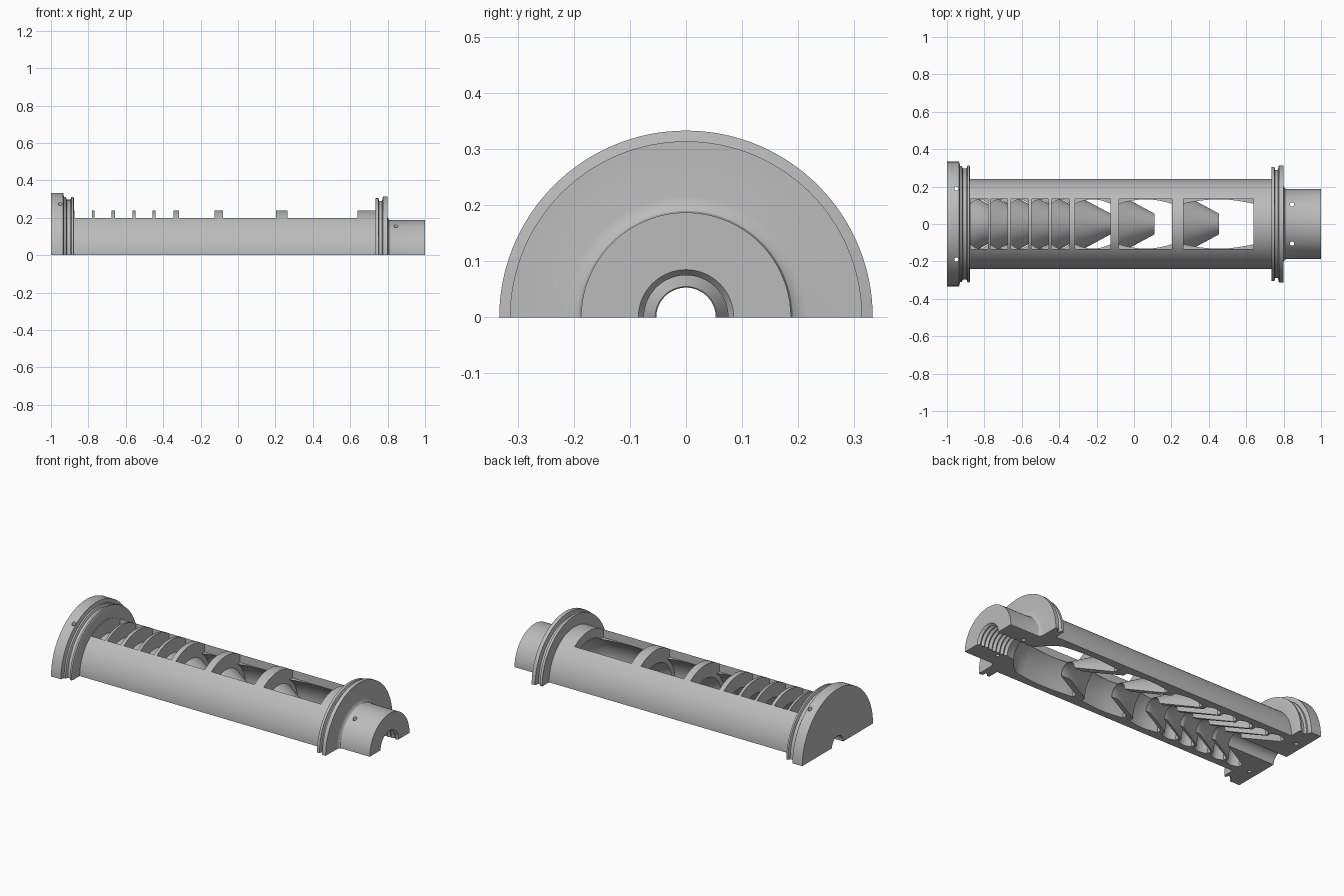
import bpy, bmesh, math
from mathutils import Matrix

if "Cube" in bpy.data.objects:
    bpy.data.objects.remove(bpy.data.objects["Cube"], do_unlink=True)

grey = bpy.data.materials.new("plain grey")
grey.use_nodes = True
grey.diffuse_color = (0.5, 0.5, 0.5, 1)
grey.node_tree.nodes["Principled BSDF"].inputs["Base Color"].default_value = (0.5, 0.5, 0.5, 1)


def add_object(name, bm):
    bmesh.ops.recalc_face_normals(bm, faces=bm.faces)
    mesh = bpy.data.meshes.new(name)
    bm.to_mesh(mesh)
    bm.free()
    mesh.materials.append(grey)
    obj = bpy.data.objects.new(name, mesh)
    bpy.context.collection.objects.link(obj)
    return obj


def activate(obj):
    bpy.ops.object.select_all(action='DESELECT')
    obj.select_set(True)
    bpy.context.view_layer.objects.active = obj


def half_turn(name, profile, steps=64):
    """Sweep a closed (x, radius) outline half way round the x axis and cap it."""
    bm = bmesh.new()
    rings = []
    for i in range(steps + 1):
        a = math.pi * i / steps
        rings.append([bm.verts.new((x, r * math.cos(a), r * math.sin(a))) for x, r in profile])
    n = len(profile)
    for one, two in zip(rings, rings[1:]):
        for j in range(n):
            k = (j + 1) % n
            bm.faces.new((one[j], one[k], two[k], two[j]))
    bm.faces.new(rings[0])
    bm.faces.new(rings[-1])
    return add_object(name, bm)


BORE = 0.053
WALL = 0.185
RIBS = [(-0.78, -0.767), (-0.677, -0.658), (-0.563, -0.548), (-0.457, -0.44),
        (-0.345, -0.315), (-0.125, -0.08), (0.203, 0.265)]
starts = [-0.873] + [b for a, b in RIBS]
ends = [a for a, b in RIBS] + [0.64]
windows = list(zip(starts, ends))

# Outer outline: end cap, grooved collar, tube, second collar, filleted neck
outer = [(-1, 0.333), (-0.935, 0.333), (-0.93, 0.31), (-0.92, 0.31), (-0.915, 0.297),
         (-0.895, 0.297), (-0.89, 0.312), (-0.88, 0.312), (-0.876, 0.3), (-0.876, 0.24),
         (0.735, 0.24), (0.735, 0.305), (0.75, 0.305), (0.755, 0.29), (0.77, 0.29),
         (0.775, 0.314), (0.798, 0.314), (0.798, 0.215), (0.801, 0.199), (0.808, 0.19),
         (0.816, 0.187), (1, 0.187)]

# Inner outline: ridged socket, rounded throat, then slightly barrelled chambers
inner = []
for i in range(8):
    x = 1 - 0.026 * i
    inner += [(x, 0.085), (x - 0.013, 0.075)]
inner += [(0.785, 0.082), (0.75, 0.088), (0.73, 0.115), (0.7, 0.147), (0.67, 0.17)]
for a, b in reversed(windows):
    for i in range(9):
        t = 1 - i / 8
        inner.append((a + (b - a) * t, WALL + 0.015 * math.sin(math.pi * t)))
inner += [(-0.873, BORE), (-1, BORE)]
body = half_turn("body_shell", outer + inner)

# Cutter for the top windows and the vertical pin holes
bm = bmesh.new()
for a, b in windows:
    place = Matrix.Translation(((a + b) / 2, 0, 0.22)) @ Matrix.Diagonal((b - a, 0.27, 0.14, 1))
    bmesh.ops.create_cube(bm, size=1, matrix=place)
for x, y in ((-0.95, 0.19), (0.845, 0.105)):
    for side in (-1, 1):
        bmesh.ops.create_cone(bm, cap_ends=True, segments=20, radius1=0.011, radius2=0.011,
                              depth=1, matrix=Matrix.Translation((x, side * y, 0.2)))
cutter = add_object("opening_cutter", bm)
cutter.hide_render = True
cut = body.modifiers.new("openings", 'BOOLEAN')
cut.operation = 'DIFFERENCE'
cut.solver = 'EXACT'
cut.object = cutter
activate(body)
bpy.ops.object.modifier_apply(modifier=cut.name)
bpy.data.objects.remove(cutter, do_unlink=True)

# Solid end nose and the hollow cone partitions
parts = [body]
parts.append(half_turn("nose_cone", [(-0.88, BORE), (-0.88, 0.158), (-0.873, 0.158),
                                     (-0.69, 0.055), (-0.69, BORE)]))
for i, (a, b) in enumerate(RIBS):
    back = min(a, b - 0.022)
    parts.append(half_turn(f"cone_partition_{i + 1}", [
        (a, 0.158), (a, WALL + 0.004), (b, WALL + 0.004), (b, 0.158),
        (b + 0.19, 0.055), (b + 0.188, BORE), (back + 0.188, BORE)]))

for obj in parts:
    activate(obj)
    bpy.ops.object.shade_smooth_by_angle(angle=math.radians(30))
